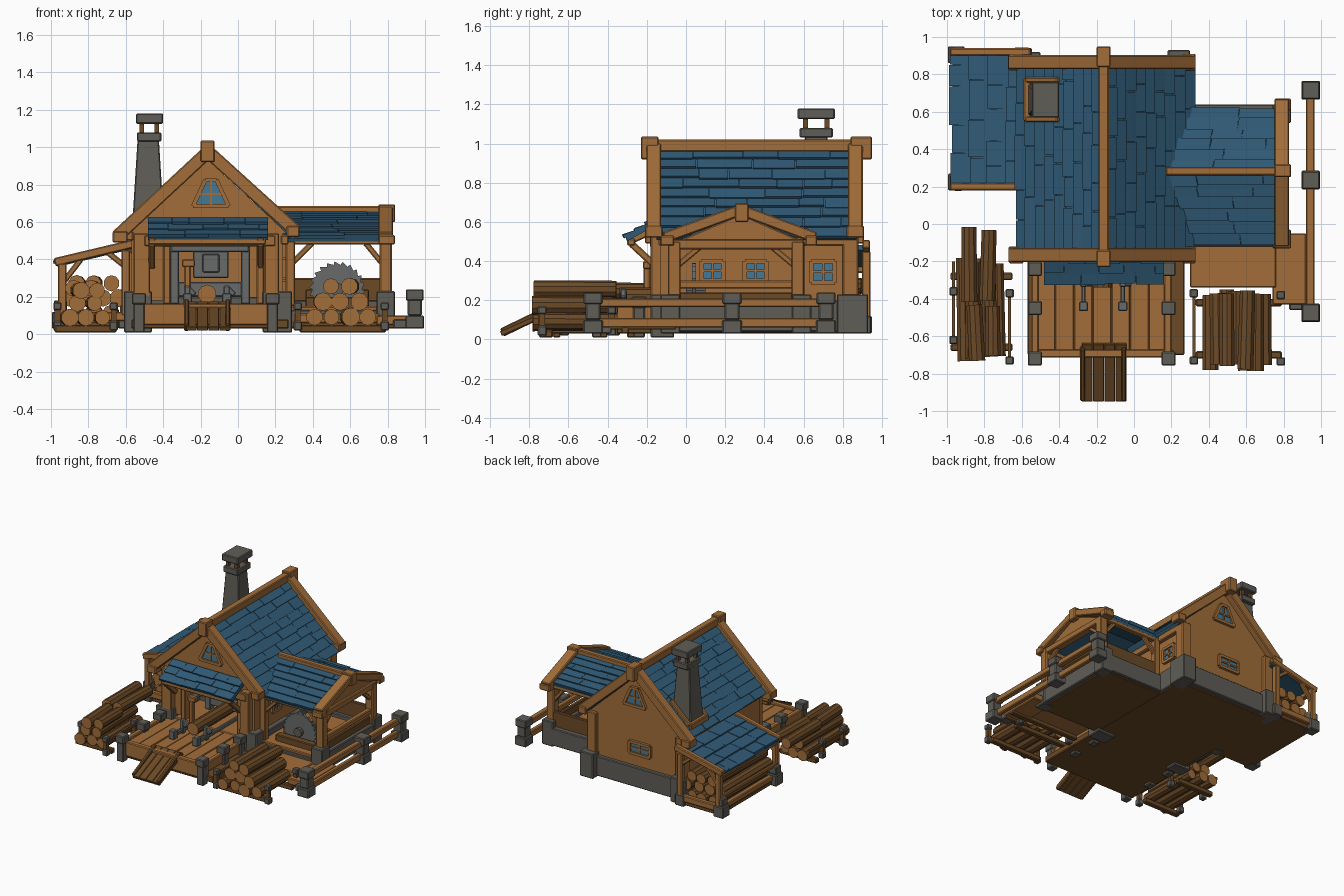
import bpy, bmesh, math, random
from mathutils import Vector, Matrix

if "Cube" in bpy.data.objects:
    bpy.data.objects.remove(bpy.data.objects["Cube"])
random.seed(4)

def mat(name, c):
    m = bpy.data.materials.new(name)
    m.diffuse_color = (*c, 1)
    m.use_nodes = True
    m.node_tree.nodes["Principled BSDF"].inputs["Base Color"].default_value = m.diffuse_color
    return m
WOOD = mat("orange wood", (0.36, 0.155, 0.042))
DARK = mat("dark wood", (0.15, 0.068, 0.02))
STONE = mat("grey stone", (0.115, 0.11, 0.095))
ROOF = mat("blue shingle", (0.03, 0.105, 0.185))
METAL = mat("grey metal", (0.14, 0.145, 0.145))
GLASS = mat("window blue", (0.06, 0.19, 0.30))

# ---- pieces: each returns a function that adds geometry to a bmesh
def cube(bm, M, s):
    bmesh.ops.create_cube(bm, size=1, matrix=M @ Matrix.Diagonal((*s, 1)))
def box(x0, x1, y0, y1, z0, z1):
    c = ((x0 + x1) / 2, (y0 + y1) / 2, (z0 + z1) / 2)
    return lambda bm: cube(bm, Matrix.Translation(c), (x1 - x0, y1 - y0, z1 - z0))
def post(x, y, z0, z1, w):
    return box(x - w / 2, x + w / 2, y - w / 2, y + w / 2, z0, z1)
def beam(p, q, w, h):
    p, q = Vector(p), Vector(q)
    d = q - p
    M = Matrix.Translation((p + q) / 2) @ d.to_track_quat('X', 'Z').to_matrix().to_4x4()
    return lambda bm: cube(bm, M, (d.length, w, h))
def log(p, q, r):
    p, q = Vector(p), Vector(q)
    d = q - p
    M = Matrix.Translation((p + q) / 2) @ d.to_track_quat('Z', 'Y').to_matrix().to_4x4()
    return lambda bm: bmesh.ops.create_cone(bm, cap_ends=True, segments=10, radius1=r,
                                            radius2=r * .95, depth=d.length, matrix=M)
def prism(pts, axis, a, b):
    """2D outline (x,z) or (y,z) pushed along y or x from a to b."""
    def f(bm):
        mk = (lambda u, v, t: (u, t, v)) if axis == 'y' else (lambda u, v, t: (t, u, v))
        A = [bm.verts.new(mk(u, v, a)) for u, v in pts]
        B = [bm.verts.new(mk(u, v, b)) for u, v in pts]
        bm.faces.new(A); bm.faces.new(B[::-1])
        for i in range(len(pts)):
            j = (i + 1) % len(pts)
            bm.faces.new((A[i], B[i], B[j], A[j]))
    return f

def part(name, m, *pieces, bevel=0.006, caps=None):
    bm = bmesh.new()
    for p in pieces:
        p(bm)
    bmesh.ops.recalc_face_normals(bm, faces=bm.faces)
    if caps:
        for f in bm.faces:
            f.material_index = int(len(f.verts) > 4)
    me = bpy.data.meshes.new(name)
    bm.to_mesh(me); bm.free()
    me.materials.append(m)
    if caps: me.materials.append(caps)
    o = bpy.data.objects.new(name, me)
    bpy.context.collection.objects.link(o)
    if bevel:
        b = o.modifiers.new("worn edges", 'BEVEL')
        b.width = bevel; b.segments = 1; b.limit_method = 'ANGLE'
    return o

def roof(name, e0, e1, r0, r1, rows, piece=0.22, t=0.012):
    """Shingle rows from eave line e0-e1 up to ridge line r0-r1."""
    e0, e1, r0, r1 = map(Vector, (e0, e1, r0, r1))
    n = (e1 - e0).cross(r0 - e0).normalized()
    if n.z < 0: n = -n
    P = lambda u, v: e0.lerp(e1, u).lerp(r0.lerp(r1, u), v)
    def slab(a, b, v0, v1, lo, hi, base):
        def f(bm):
            c = [(a, v0, lo), (b, v0, lo), (b, v1, hi), (a, v1, hi)]
            T = [bm.verts.new(P(u, v) + n * h) for u, v, h in c]
            B = [bm.verts.new(P(u, v) + n * base) for u, v, h in c]
            bm.faces.new(T); bm.faces.new(B[::-1])
            for i in range(4):
                j = (i + 1) % 4
                bm.faces.new((T[i], B[i], B[j], T[j]))
        return f
    out = [slab(0, 1, 0, 1, 0, 0, -0.025)]
    L = (e1 - e0).length
    for i in range(rows):
        u = 0
        while u < 1:
            w = piece * random.uniform(.6, 1.4) / L
            b = 1 if u + w > 1 - .3 * piece / L else u + w
            k = random.uniform(.7, 1.25)
            out.append(slab(u, b - (.004 if b < 1 else 0), (i - random.uniform(0, .18)) / rows,
                            (i + 1) / rows, t * k * 1.3, t * .3, -0.005))
            u = b
    return part(name, ROOF, *out, bevel=0)

# ---- ground slabs and foundations
part("ground_slab", DARK, box(-.57, .27, -.7, .85, .03, .08), box(.2, .8, -.12, .62, .032, .08),
     box(-.95, -.55, .2, .92, .034, .07))
part("foundation", STONE, box(-.6, .28, .2, .88, .04, .2), box(-.6, -.48, -.16, .3, .04, .2),
     box(.2, .28, -.14, .3, .04, .2), box(.26, .82, .54, .64, .04, .18),
     box(.74, .83, -.12, .62, .04, .18), box(.28, .8, -.12, -.06, .04, .13))
part("corner_stones", STONE, box(-.61, -.46, -.18, -.08, .01, .23), box(.13, .29, -.18, -.06, .01, .23),
     box(.18, .3, .77, .93, .03, .23), box(-.63, -.5, .77, .92, .03, .23),
     post(.79, -.08, .03, .23, .1), post(.79, .59, .03, .23, .1))

# ---- main house walls, floor and gables
part("house_floor", WOOD, box(-.55, .24, -.15, .84, .1, .16), box(.26, .78, -.1, .6, .1, .15))
part("house_walls", WOOD, box(-.57, -.53, -.13, .85, .18, .56), box(.2, .24, -.13, .85, .18, .56),
     box(-.57, .24, .81, .85, .18, .56), box(-.56, -.38, -.13, -.09, .18, .56),
     box(.12, .23, -.13, -.09, .18, .56), box(-.5, .2, -.13, -.09, .5, .56), bevel=0)
G = [(-.58, .54), (.26, .54), (-.16, .93)]
part("gable_walls", WOOD, prism(G, 'y', -.13, -.1), prism(G, 'y', .81, .85), bevel=0)
part("house_posts", WOOD, box(-.56, -.47, -.18, -.1, .2, .54), box(.14, .22, -.18, -.1, .2, .54),
     box(-.4, -.36, -.16, -.08, .16, .52), box(.1, .14, -.16, -.08, .16, .52),
     box(.19, .27, .8, .88, .2, .54), box(-.6, -.52, .8, .88, .2, .54),
     beam((-.5, -.16, .5), (.2, -.16, .5), .05, .06))

# ---- main roof
roof("main_roof_left", (-.62, -.15, .535), (-.62, .87, .535), (-.16, -.15, .97), (-.16, .87, .97), 9)
roof("main_roof_right", (.31, -.15, .525), (.31, .87, .525), (-.16, -.15, .97), (-.16, .87, .97), 9)
rakes = []
for y in (-.165, .865):
    rakes += [beam((-.65, y, .52), (-.15, y, .985), .075, .07), beam((.31, y, .55), (-.17, y, .985), .075, .07),
              box(-.67, -.59, y - .045, y + .045, .49, .55), box(.26, .33, y - .045, y + .045, .52, .58)]
part("roof_rakes", WOOD, *rakes)
part("ridge_beam", WOOD, box(-.19, -.135, -.22, .93, .96, 1.02),
     box(-.2, -.125, -.23, -.14, .92, 1.035), box(-.2, -.125, .84, .95, .92, 1.035))
part("side_plates", WOOD, box(-.6, -.56, -.14, .86, .5, .55), box(.23, .27, -.14, .86, .48, .53))

# ---- windows
def window(name, axis, pts, at, out, cx, cz):
    s = 1 if out > at else -1
    part(name + "_glass", GLASS, prism(pts, axis, at, at + s * .008), bevel=0)
    P = lambda u, v: (u, at + s * .01, v) if axis == 'y' else (at + s * .01, u, v)
    n = len(pts)
    bars = [beam(P(*pts[i]), P(*pts[(i + 1) % n]), .022, .022) for i in range(n)]
    us, vs = [p[0] for p in pts], [p[1] for p in pts]
    bars += [beam(P(cx, min(vs)), P(cx, max(vs)), .012, .012)]
    k = .75 if axis == 'y' and max(vs) > .6 else 1
    w = (max(us) - min(us)) / 2 * k
    bars += [beam(P(cx - w, cz), P(cx + w, cz), .012, .012)]
    part(name + "_frame", WOOD, *bars, bevel=0)
def rect(a, b, c, d): return [(a, c), (b, c), (b, d), (a, d)]
T = [(-.24, .685), (-.05, .685), (-.115, .825), (-.175, .825)]
window("front_gable_window", 'y', T, -.13, -1, -.145, .75)
window("back_gable_window", 'y', T, .85, 1, -.145, .75)
window("back_window", 'y', rect(-.28, -.1, .3, .39), .85, 1, -.19, .345)
window("side_window_back", 'x', rect(.64, .76, .29, .4), .24, 1, .7, .345)
window("side_window_mid", 'x', rect(.3, .41, .3, .4), .24, 1, .355, .35)
window("side_window_front", 'x', rect(.08, .19, .3, .4), .24, 1, .135, .35)

# ---- porch roof over the opening
roof("porch_roof", (-.48, -.31, .525), (.16, -.31, .525), (-.48, -.14, .62), (.16, -.14, .62), 3, .15)
part("porch_frame", WOOD, *[b for x in (-.46, .12) for b in (
     beam((x, -.3, .5), (x, -.12, .58), .04, .04), beam((x, -.28, .49), (x, -.14, .36), .035, .035))],
     box(-.48, .15, -.3, -.26, .48, .515))

# ---- chimney
part("chimney", STONE,
     lambda bm: bmesh.ops.create_cone(bm, cap_ends=True, segments=4, radius1=.135, radius2=.08, depth=.62,
         matrix=Matrix.Translation((-.48, .665, .74)) @ Matrix.Rotation(math.pi / 4, 4, 'Z')),
     box(-.54, -.41, .58, .75, 1.03, 1.08), box(-.545, -.4, .57, .76, 1.125, 1.18))
part("chimney_posts", DARK, *[post(-.475 + a * .04, .665 + b * .055, 1.07, 1.13, .025)
                              for a in (-1, 1) for b in (-1, 1)], bevel=0)
part("chimney_flashing", WOOD, beam((-.57, .56, .6), (-.4, .56, .76), .03, .04),
     beam((-.57, .77, .6), (-.4, .77, .76), .03, .04), box(-.59, -.55, .55, .78, .57, .62))

# ---- saw wing on the right
roof("wing_roof_front", (.27, -.1, .52), (.78, -.1, .52), (.15, .28, .655), (.78, .28, .655), 6)
roof("wing_roof_back", (.27, .61, .53), (.78, .61, .53), (.15, .28, .655), (.78, .28, .655), 6)
part("wing_ridge", WOOD, box(.17, .83, .26, .305, .64, .685), box(.75, .84, .25, .32, .6, .695))
part("wing_rakes", WOOD, beam((.79, -.11, .52), (.79, .29, .665), .08, .055),
     beam((.79, .66, .52), (.79, .27, .665), .08, .055),
     prism([(-.05, .5), (.6, .5), (.28, .64)], 'x', .775, .8),
     box(.75, .84, -.13, -.06, .48, .53), box(.75, .84, .61, .67, .48, .53))
part("wing_frame", WOOD, post(.79, -.06, .18, .5, .065), post(.79, .57, .18, .5, .065),
     box(.76, .82, -.08, .6, .46, .51), box(.25, .8, -.085, -.045, .48, .52), box(.25, .8, .56, .6, .48, .52),
     box(.77, .81, -.06, .57, .26, .3), post(.28, -.065, .15, .5, .05), post(.28, .58, .15, .5, .05),
     *[beam((.79 - s, y, .38), (.68 if s == .02 else .4, y, .49), .03, .03)
       for y in (-.065, .58) for s in (.02, .5)],
     beam((.79, -.04, .38), (.79, .08, .48), .03, .03), beam((.79, .55, .38), (.79, .43, .48), .03, .03))
part("wing_low_walls", DARK, box(.26, .78, .57, .6, .14, .3), box(.77, .8, -.04, .56, .16, .24))
part("wing_front_deck", WOOD, box(.3, .76, -.34, -.1, .06, .11), box(.74, .92, -.43, -.05, .05, .1))
part("deck_joists", DARK, box(.3, .92, -.33, -.29, .03, .07), box(.74, .92, -.42, -.38, .03, .06))
# saw blade with teeth
teeth = [((.15 if i % 2 else .132) * math.cos(i * math.pi / 22 + (.09 if i % 2 else 0)),
          (.15 if i % 2 else .132) * math.sin(i * math.pi / 22 + (.09 if i % 2 else 0))) for i in range(44)]
part("saw_blade", METAL, prism([(.53 + a, .24 + b) for a, b in teeth], 'y', .03, .05), bevel=0)
part("saw_hub", STONE, log((.53, .0, .24), (.53, .1, .24), .035), bevel=0)
part("saw_bench", DARK, box(.36, .7, .06, .2, .14, .24), box(.36, .7, -.04, .02, .14, .2))

# ---- side fence
part("fence_stones", STONE, *[b for y in (.715, .235, -.475) for b in (
     post(.945, y, .03, .1, .1), post(.945, y, .1, .19, .075), post(.945, y, .18, .24, .095))])
part("fence_rails", WOOD, box(.92, .965, -.47, .71, .165, .21), box(.925, .96, -.47, .71, .06, .11))
part("fence_end_block", STONE, box(.83, .92, -.46, -.38, .03, .08))

# ---- front platform, ramp and log carriage
part("platform", WOOD, *[box(-.52 + i * .1, -.422 + i * .1, -.69, -.12, .11, .15 + .004 * (i % 2))
                         for i in range(7)], bevel=.004)
part("platform_edges", WOOD, box(-.54, .21, -.715, -.67, .05, .165), box(-.55, -.51, -.7, -.15, .09, .17),
     box(.16, .2, -.7, -.15, .09, .17))
part("platform_stones", STONE, *[b for x in (-.53, .185) for y in (-.72, -.45, -.24) for b in (
     post(x, y, .01, .2, .06), post(x, y, .16, .22, .075))])
part("ramp", DARK, *[beam((-.25 + i * .06, -.64, .165), (-.25 + i * .06, -.945, .03), .058, .025)
                     for i in range(4)], bevel=.003)
part("ramp_sides", DARK, *[beam((x, -.66, .17), (x, -.94, .035), .025, .045) for x in (-.275, -.055)])
part("carriage_rails", METAL, *[b for x in (-.27, -.06) for b in (
     box(x - .012, x + .012, -.45, .3, .16, .19), post(x, -.44, .15, .22, .05), post(x, -.32, .15, .26, .035),
     beam((x, -.32, .25), (x + .04, -.32, .21), .03, .03))])
part("carriage_log", DARK, log((-.165, -.34, .215), (-.165, .4, .215), .05), caps=WOOD, bevel=0)
# indoor machine
part("machine", METAL, box(-.34, .05, .1, .14, .2, .28), box(-.24, -.05, .1, .14, .3, .46),
     post(-.34, .12, .16, .47, .05), post(.04, .12, .16, .47, .05), box(-.36, .06, .09, .15, .44, .48),
     box(-.19, -.1, .08, .1, .33, .43))
part("machine_lever", WOOD, post(-.27, -.2, .16, .4, .035), box(-.3, -.23, -.22, -.18, .36, .4))

# ---- lean-to on the left
roof("lean_to_roof", (-.97, .2, .385), (-.97, .91, .385), (-.57, .2, .48), (-.57, .91, .48), 4, .16)
part("lean_to_frame", WOOD, *[b for y in (.2, .92) for b in (
     beam((-.98, y, .385), (-.55, y, .487), .04, .045), post(-.94, y, .1, .38, .045),
     post(-.6, y, .1, .45, .045), beam((-.94, y, .27), (-.84, y, .4), .03, .03),
     beam((-.6, y, .36), (-.7, y, .44), .03, .03), box(-.94, -.6, y - .02, y + .02, .07, .12))],
     box(-.96, -.92, .2, .92, .34, .38), box(-.96, -.92, .2, .92, .17, .2), box(-.96, -.92, .2, .92, .07, .11))
part("lean_to_stones", STONE, *[b for y in (.225, .905) for b in (
     post(-.95, y, .03, .12, .09), post(-.95, y, .12, .18, .07), post(-.6, y, .03, .12, .08))])

# ---- log piles
def pile(name, x, r, rows, y0, y1, z0=.045):
    out = []
    for k, n in enumerate(rows):
        for i in range(n):
            j = lambda: random.uniform(-.02, .02)
            cx, z = x + (i - (n - 1) / 2) * r * 2.02, z0 + r + k * r * 1.75
            out.append(log((cx + j() * .3, y0 + j(), z), (cx + j() * .5, y1 + j(), z), r * random.uniform(.9, 1.08)))
    part(name, DARK, *out, caps=WOOD, bevel=0)
pile("lean_to_logs", -.77, .045, (3, 4, 3), .24, .88, .07)
pile("right_logs", .55, .047, (4, 3, 2), -.77, -.36)
pile("left_logs", -.815, .044, (3, 2), -.72, -.2)
pile("left_top_logs", -.83, .046, (2,), -.42, -.02, .2)
pile("left_upper_logs", -.8, .044, (2,), -.72, -.42, .19)
part("pile_bearers", DARK, *[box(a, b, y - .02, y + .02, .01, .05) for a, b, ys in
     ((.33, .79, (-.7, -.42)), (-.98, -.65, (-.66, -.28))) for y in ys])
S = [(.32, -.73), (.32, -.37), (.785, -.735), (.785, -.38), (-.965, -.62), (-.965, -.36), (-.665, -.73), (-.665, -.37)]
part("pile_stakes", DARK, *[post(x, y, .02, .16, .03) for x, y in S],
     *[box(x - .008, x + .008, y0, y1, .12, .14) for x, y0, y1 in
       ((.32, -.73, -.37), (-.965, -.62, -.2), (-.665, -.73, -.37))], bevel=0)
part("pile_stones", STONE, *[b for x, y in S for b in (post(x, y, .02, .07, .045), post(x, y, .13, .17, .045))])
